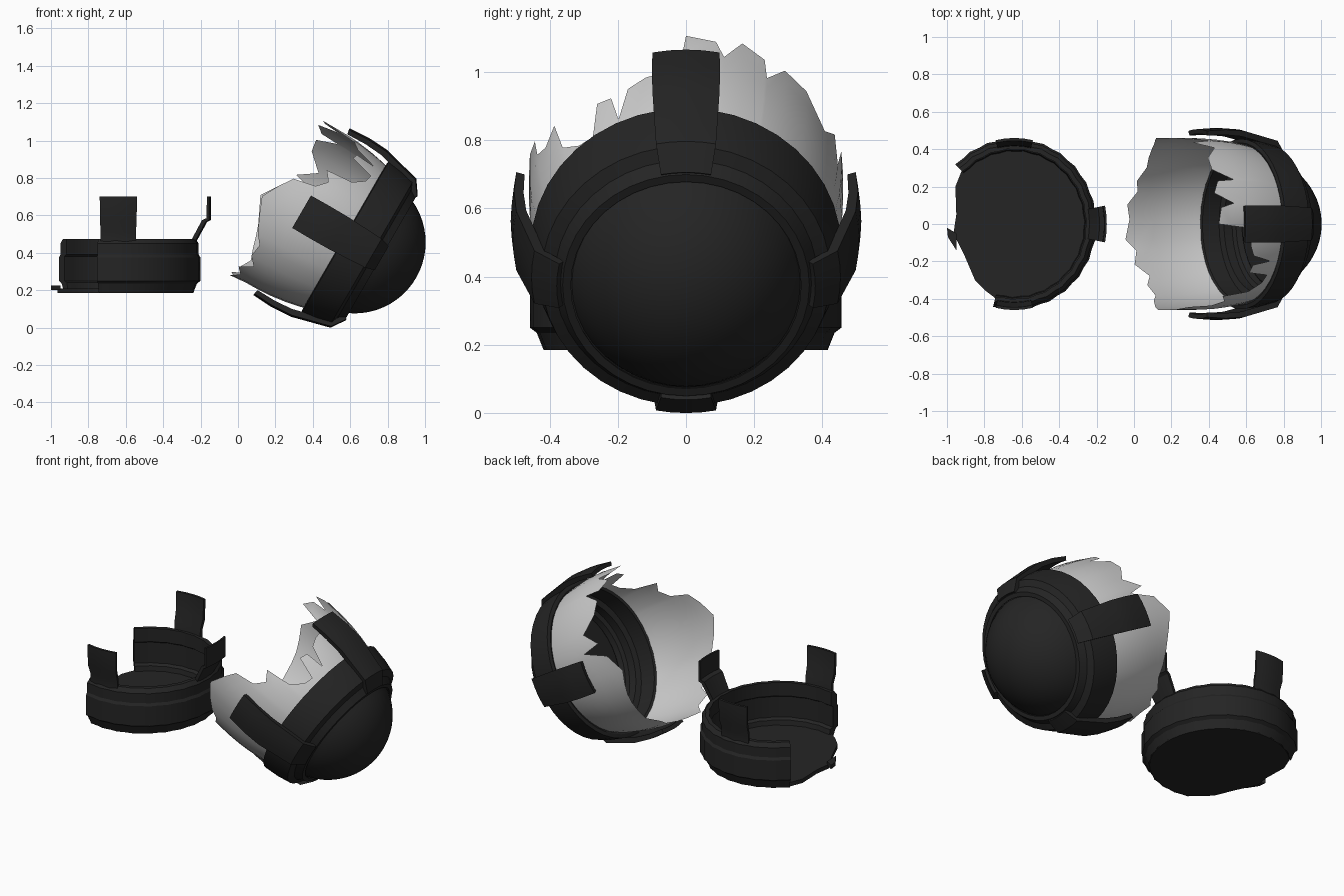
import bpy, bmesh
from math import sin, cos, radians
from mathutils import Matrix

if "Cube" in bpy.data.objects:
    bpy.data.objects.remove(bpy.data.objects["Cube"])

dark = bpy.data.materials.new("dark_metal")
dark.diffuse_color = (0.018, 0.018, 0.018, 1)
dark.use_nodes = True
dark.node_tree.nodes["Principled BSDF"].inputs["Base Color"].default_value = dark.diffuse_color

# Local frames: base stands upright, ball half is tipped 30 degrees toward +x
C, S = cos(radians(30)), 0.5
BASE = Matrix.Translation((-0.64, 0, 0)) @ Matrix.Diagonal((0.96, 1, 1, 1))
TIP = Matrix(((S, 0, C, 0.353), (0, 1, 0, 0), (C, 0, -S, 0.612), (0, 0, 0, 1)))
BALL = TIP @ Matrix.Diagonal((1, 0.965, 1, 1))
CLAWS = TIP @ Matrix.Diagonal((1, 0.985, 1, 1))


def finish(name, bm, frame, mat=dark, angle=30):
    bm.transform(frame)
    bmesh.ops.remove_doubles(bm, verts=bm.verts, dist=1e-5)
    bmesh.ops.recalc_face_normals(bm, faces=bm.faces)
    me = bpy.data.meshes.new(name)
    bm.to_mesh(me)
    bm.free()
    ob = bpy.data.objects.new(name, me)
    bpy.context.collection.objects.link(ob)
    if mat:
        me.materials.append(mat)
    bpy.ops.object.select_all(action='DESELECT')
    ob.select_set(True)
    bpy.context.view_layer.objects.active = ob
    bpy.ops.object.shade_smooth_by_angle(angle=radians(angle))
    return ob


def sweep(name, profile, frame, a0=0, a1=360, n=32, closed=True, wave=0.0):
    """Turn an (r, h) profile about the local axis, over a full or part circle."""
    bm = bmesh.new()
    full = a1 - a0 == 360
    rows = []
    for i in range(n if full else n + 1):
        a = radians(a0 + (a1 - a0) * i / n)
        k = 1 + wave * (-1) ** i
        rows.append([bm.verts.new((r * k * cos(a), r * k * sin(a), h)) for r, h in profile])
    m = len(profile)
    for i in range(n):
        p, q = rows[i], rows[(i + 1) % len(rows)]
        for j in range(m if closed else m - 1):
            bm.faces.new((p[j], q[j], q[(j + 1) % m], p[(j + 1) % m]))
    if closed and not full:
        bm.faces.new(rows[0])
        bm.faces.new(rows[-1])
    return finish(name, bm, frame)


def plate(name, pts, z0, z1):
    bm = bmesh.new()
    f = bm.faces.new([bm.verts.new((x, y, z0)) for x, y in pts])
    g = bmesh.ops.extrude_face_region(bm, geom=[f])["geom"]
    for v in g:
        if isinstance(v, bmesh.types.BMVert):
            v.co.z = z1
    return finish(name, bm, Matrix())


# Broken base: stepped wall, open on the left
wall = [(0.415, 0.185), (0.435, 0.235), (0.455, 0.25), (0.455, 0.375), (0.445, 0.39),
        (0.445, 0.45), (0.425, 0.475), (0.40, 0.475), (0.40, 0.39), (0.415, 0.38),
        (0.415, 0.25), (0.395, 0.24), (0.39, 0.21)]
sweep("base_wall", wall, BASE, -105, 136, 36, wave=0.007)

# Base floor with a snapped edge, plus a loose chip
arc = [(-0.64 + 0.395 * cos(radians(a)), 0.41 * sin(radians(a))) for a in range(-105, 137, 8)]
snap = [(-0.955, 0.2), (-0.95, 0.05), (-0.965, -0.05), (-0.91, -0.16), (-0.85, -0.3), (-0.79, -0.36)]
plate("base_floor", arc + snap, 0.185, 0.21)
plate("base_chip", [(-1.0, -0.02), (-0.95, -0.05), (-0.95, -0.14), (-0.995, -0.07)], 0.2, 0.225)

# Base clamps: right one bent outward, front and back ones nearly upright
bent = [(0.41, 0.46), (0.435, 0.46), (0.495, 0.565), (0.515, 0.575), (0.515, 0.7),
        (0.503, 0.7), (0.50, 0.585), (0.475, 0.575)]
upright = [(0.415, 0.44), (0.435, 0.45), (0.435, 0.51), (0.455, 0.57), (0.46, 0.70),
           (0.445, 0.70), (0.44, 0.58), (0.42, 0.52)]
sweep("base_clamp_right", bent, BASE, -11, 11, 4)
for name, a in (("back", 90), ("front", -90)):
    sweep("base_clamp_" + name, upright, BASE, a - 13, a + 13, 4)

# Ball half: dark tapered collar with stepped inside
collar = [(0.45, 0.25), (0.472, 0.255), (0.46, 0.34), (0.44, 0.42), (0.40, 0.435), (0.375, 0.475),
          (0.35, 0.475), (0.36, 0.43), (0.385, 0.42), (0.385, 0.37), (0.42, 0.36), (0.425, 0.26)]
sweep("collar", collar, BALL, n=40)

# Ball half: domed end cap
R, top = 0.38, 0.692
dome = [(R * sin(radians(a)), top - R + R * cos(radians(a))) for a in range(0, 67, 6)]
dome += [(0.355, 0.465), (0.34, 0.455), (0.0, 0.455)]
sweep("dome_cap", dome, BALL, n=40, closed=False)

# Ball half: four claws gripping the glass
claw = [(0.515, -0.015), (0.522, 0.1), (0.515, 0.215), (0.46, 0.428), (0.385, 0.48),
        (0.37, 0.46), (0.43, 0.415), (0.485, 0.2), (0.493, 0.1), (0.49, -0.01)]
for i, name in enumerate(("top", "back", "bottom", "front")):
    sweep("claw_" + name, claw, CLAWS, i * 90 - 11.2, i * 90 + 11.2, 4)

# Shattered glass: (angle from top, height where the glass ends)
edge = [(0, -.16), (11, -.14), (14, -.06), (21, -.17), (30, -.13), (31, -.03), (39, -.14),
        (50, -.13), (62, -.04), (71, -.14), (75, -.02), (81, -.18), (94, -.25), (104, -.21),
        (112, -.18), (120, -.16), (130, -.14), (139, -.12), (150, -.15), (158, -.13), (167, -.18),
        (177, -.16), (190, -.18), (198, -.13), (208, -.16), (217, -.09), (225, -.13), (236, -.12),
        (243, -.16), (254, -.2), (266, -.24), (277, -.19), (286, -.14), (289, -.02), (296, .03),
        (303, -.01), (306, .14), (314, .2), (321, .21), (325, .08), (331, .09), (333, .2),
        (338, .08), (345, .05), (352, .04), (355, .18)]


def glass_radius(u):
    return 0.478 - 0.42 * max(0, u + 0.05) ** 2


bm = bmesh.new()
cols, rows = [], 7
for a, end in edge:
    t = radians(a)
    col = []
    for j in range(rows):
        u = 0.3 + (end - 0.3) * j / (rows - 1)
        r = glass_radius(u) + (0.015 if a == 190 and j == rows - 1 else 0)
        col.append(bm.verts.new((r * cos(t), r * sin(t), u)))
    cols.append(col)
for i, p in enumerate(cols):
    q = cols[(i + 1) % len(cols)]
    for j in range(rows - 1):
        bm.faces.new((p[j], q[j], q[j + 1], p[j + 1]))
finish("shattered_glass", bm, BALL, mat=None, angle=40)
